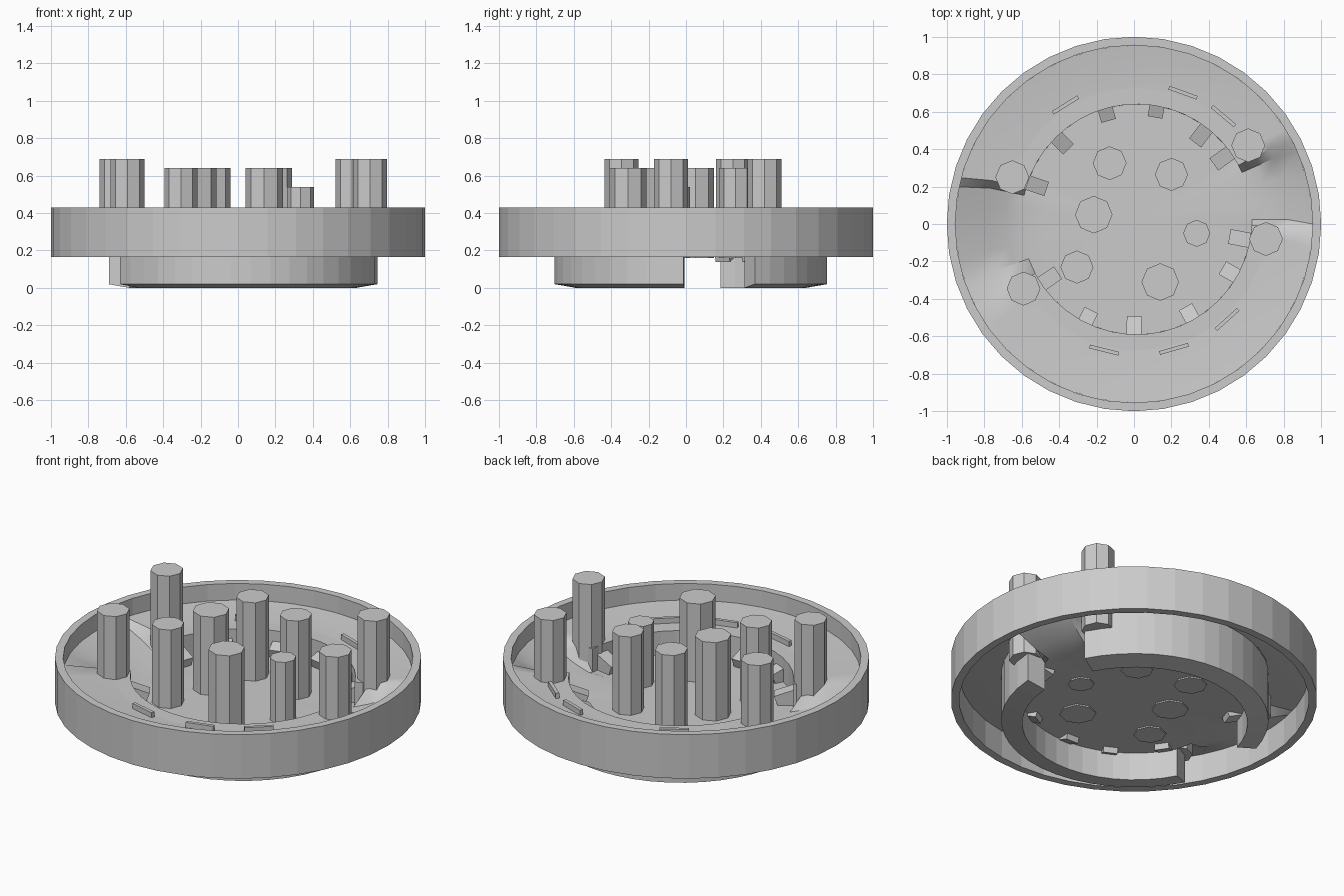
import bpy, bmesh
from math import cos, sin, radians, atan2, degrees

if "Cube" in bpy.data.objects:
    bpy.data.objects.remove(bpy.data.objects["Cube"])

CX, CY = 0.015, 0.025            # centre of the inner stand
R_IN, R_OUT = 0.615, 0.73
ARCS = [(28, 165), (208, 357)]   # two curved stands with gaps between


def make(name, bm):
    bmesh.ops.recalc_face_normals(bm, faces=bm.faces)
    me = bpy.data.meshes.new(name)
    bm.to_mesh(me)
    bm.free()
    ob = bpy.data.objects.new(name, me)
    bpy.context.collection.objects.link(ob)
    return ob


def sweep(name, profile, a0, a1, n, cx=0, cy=0):
    """Sweep a closed (radius, z) profile around z from a0 to a1 degrees."""
    bm = bmesh.new()
    full = a1 - a0 >= 360
    count = n if full else n + 1
    rings = []
    for i in range(count):
        a = radians(a0 + (a1 - a0) * i / n)
        rings.append([bm.verts.new((cx + r * cos(a), cy + r * sin(a), z)) for r, z in profile])
    k = len(profile)
    for i in range(n):
        p, q = rings[i], rings[(i + 1) % count]
        for j in range(k):
            bm.faces.new((p[j], q[j], q[(j + 1) % k], p[(j + 1) % k]))
    if not full:
        bm.faces.new(rings[0])
        bm.faces.new(rings[-1])
    return make(name, bm)


def box(name, loc, size, angle, tilt=0):
    bpy.ops.mesh.primitive_cube_add(size=1, location=loc, rotation=(0, radians(tilt), radians(angle)))
    ob = bpy.context.object
    ob.name = name
    ob.scale = size
    return ob


def in_arc(deg):
    return any(a - 0.1 <= deg % 360 <= b + 0.1 for a, b in ARCS)


# outer rim
sweep("outer_rim", [(1, 0.165), (1, 0.43), (0.955, 0.43), (0.955, 0.165)], 0, 360, 40)

# curved stands, reaching below the floor
for i, (a, b) in enumerate(ARCS):
    sweep(f"curved_stand_{i}", [(R_IN, 0), (R_OUT, 0.02), (R_OUT, 0.31), (R_IN, 0.31)],
          a, b, 18, CX, CY)

# floor: level middle, raised ring behind the stands, ramps in the gaps
bm = bmesh.new()
angles = sorted(set(list(range(0, 360, 8)) + [a for p in ARCS for a in p]))
centre = bm.verts.new((CX, CY, 0.168))
rows = []
for d in angles:
    a = radians(d)
    arc = in_arc(d)
    row = []
    for r, z in ((0.50, 0.168), (R_IN, 0.168 if arc else 0.18),
                 (0.70, 0.31 if arc else 0.205), (0.80, 0.315 if arc else 0.25)):
        row.append(bm.verts.new((CX + r * cos(a), CY + r * sin(a), z)))
    row.append(bm.verts.new((0.955 * cos(a), 0.955 * sin(a), 0.33)))
    rows.append(row)
for i in range(len(rows)):
    p, q = rows[i], rows[(i + 1) % len(rows)]
    bm.faces.new((centre, p[0], q[0]))
    for j in range(4):
        bm.faces.new((p[j], p[j + 1], q[j + 1], q[j]))
floor = make("arena_floor", bm)
bpy.context.view_layer.objects.active = floor
floor.select_set(True)
bpy.ops.object.shade_smooth_by_angle(angle=radians(35))

# octagonal pillars: x, y, radius, bottom, top
pillars = [(-0.13, 0.325, 0.09, 0.16, 0.64), (0.20, 0.265, 0.088, 0.16, 0.64),
           (-0.215, 0.05, 0.1, 0.16, 0.64), (-0.305, -0.23, 0.088, 0.16, 0.64),
           (0.14, -0.31, 0.1, 0.16, 0.64), (0.335, -0.05, 0.072, 0.16, 0.54),
           (-0.65, 0.25, 0.09, 0.19, 0.69), (-0.59, -0.345, 0.09, 0.19, 0.69),
           (0.61, 0.42, 0.09, 0.19, 0.69), (0.705, -0.08, 0.09, 0.19, 0.69)]
for i, (x, y, r, z0, z1) in enumerate(pillars):
    bpy.ops.mesh.primitive_cylinder_add(vertices=8, radius=r, depth=z1 - z0,
                                        location=(x, y, (z0 + z1) / 2))
    bpy.context.object.name = f"pillar_{i}"

# blocks stepping down from the stands to the floor
blocks = [(0.485, 0.36), (0.37, 0.49), (0.125, 0.64), (-0.155, 0.62), (-0.40, 0.45), (-0.535, 0.21),
          (-0.465, -0.30), (-0.26, -0.525), (0, -0.565), (0.31, -0.505), (0.535, -0.27), (0.58, -0.08)]
for i, (x, y) in enumerate(blocks):
    ang = degrees(atan2(y - CY, x - CX))
    box(f"step_block_{i}", (x, y, 0.2), (0.12, 0.08, 0.09), ang, -20)

# thin slabs along the outer edge of the stands
for i, d in enumerate((50, 70, 122, 256, 286, 312)):
    a = radians(d)
    box(f"edge_slab_{i}", (CX + 0.72 * cos(a), CY + 0.72 * sin(a), 0.325), (0.02, 0.16, 0.035), d)
